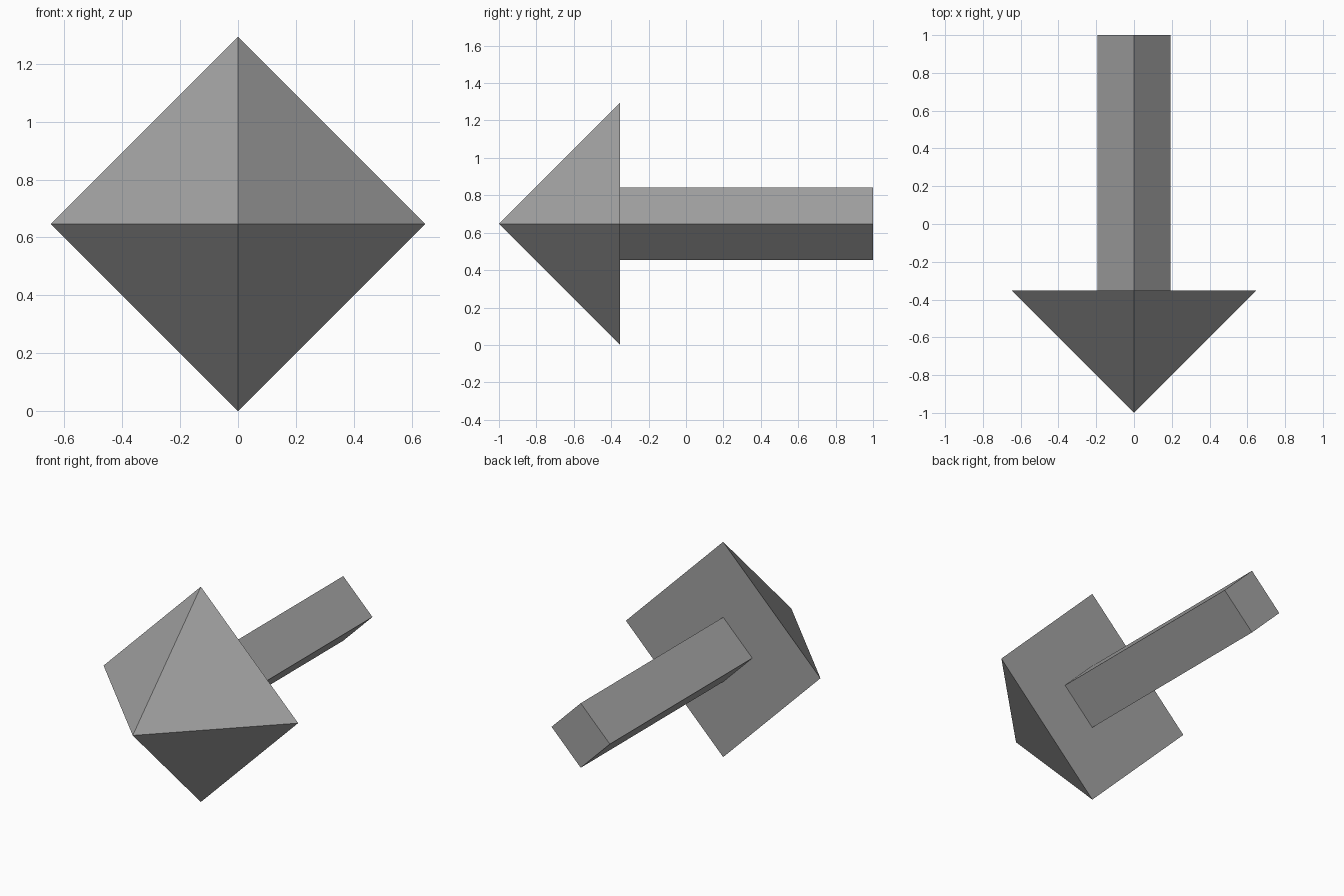
import bpy
from math import pi

cube = bpy.data.objects.get("Cube")
if cube:
    bpy.data.objects.remove(cube, do_unlink=True)

grey = bpy.data.materials.new("plain grey")
grey.use_nodes = True
colour = (0.36, 0.36, 0.36, 1)
grey.diffuse_color = colour
grey.node_tree.nodes["Principled BSDF"].inputs["Base Color"].default_value = colour

RADIUS = 0.647            # half diagonal of the head, also its length
HEAD_BACK = RADIUS - 1    # y where the head meets the shaft


def four_sided(name, back_radius, front_radius, front, back):
    """Square-section solid along y, standing on its corner."""
    bpy.ops.mesh.primitive_cone_add(
        vertices=4, radius1=back_radius, radius2=front_radius,
        depth=back - front, location=(0, (front + back) / 2, RADIUS),
        rotation=(pi / 2, 0, 0))
    part = bpy.context.object
    part.name = name
    part.data.materials.append(grey)
    return part


# Pyramid head pointing to the front, and the square shaft behind it
four_sided("arrow_head", RADIUS, 0, -1, HEAD_BACK)
four_sided("arrow_shaft", 0.194, 0.194, HEAD_BACK, 1)
